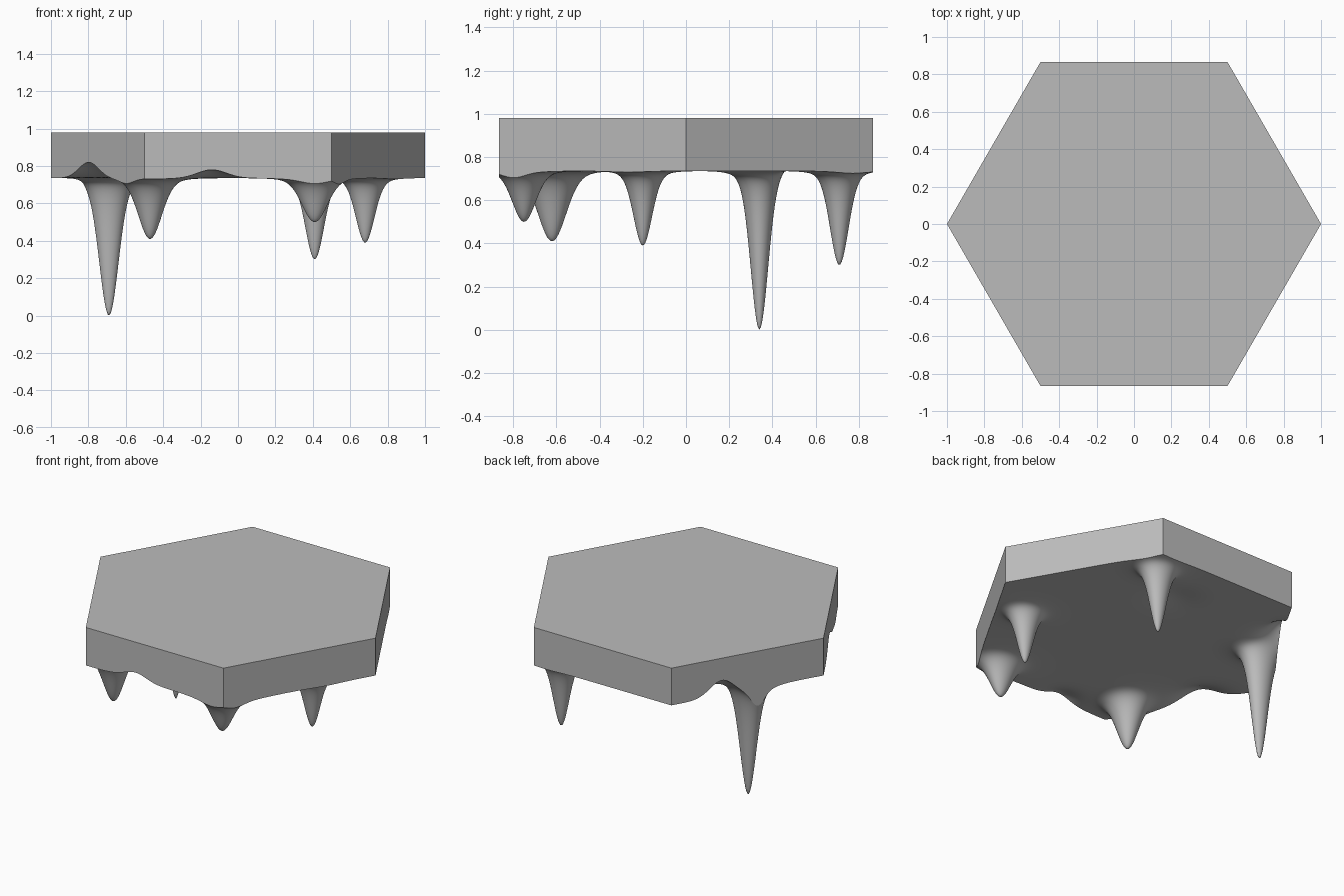
import bpy, bmesh
from math import exp, sqrt

cube = bpy.data.objects.get("Cube")
if cube:
    bpy.data.objects.remove(cube)

TOP, BASE, N = 0.98, 0.735, 120

# Hanging spikes: x, y, tip height, width factor in x and y
SPIKES = [
    (-0.69, 0.34, 0.0, 1.15, 0.9),
    (-0.47, -0.62, 0.41, 1.4, 1.45),
    (0.41, -0.75, 0.5, 1.5, 1.2),
    (0.68, -0.2, 0.39, 1.1, 0.95),
    (0.41, 0.71, 0.3, 1.1, 0.95),
]
# Shallow hollows: x, y, rise, radius
HOLLOWS = [
    (-0.14, -0.87, 0.045, 0.11),
    (-0.8, -0.35, 0.085, 0.15),
    (-0.67, 0.58, 0.1, 0.11),
    (0.1, 0.5, 0.02, 0.13),
]


def underside(x, y):
    z = BASE
    for cx, cy, tip, wx, wy in SPIKES:
        d = ((x - cx) / wx) ** 2 + ((y - cy) / wy) ** 2
        z -= (BASE - tip) * (0.93 * exp(-d / 0.062 ** 2) + 0.07 * exp(-d / 0.13 ** 2))
    for cx, cy, rise, r in HOLLOWS:
        z += rise * exp(-((x - cx) ** 2 + (y - cy) ** 2) / r ** 2)
    return z


# Stone material
stone = bpy.data.materials.new("grey_stone")
stone.use_nodes = True
grey = (0.5, 0.5, 0.5, 1)
stone.diffuse_color = grey
stone.node_tree.nodes["Principled BSDF"].inputs["Base Color"].default_value = grey

# Underside as a hexagonal lattice of triangles
bm = bmesh.new()
grid = {}
for q in range(-N, N + 1):
    for r in range(max(-N, -q - N), min(N, N - q) + 1):
        x, y = (q + r / 2) / N, r * sqrt(3) / 2 / N
        grid[q, r] = bm.verts.new((x, y, underside(x, y)))
for q, r in grid:
    for corners in (((q, r), (q, r + 1), (q + 1, r)),
                    ((q, r), (q + 1, r), (q + 1, r - 1))):
        if all(c in grid for c in corners):
            bm.faces.new([grid[c] for c in corners]).smooth = True

# Walls rise from the rim, then the flat top closes the slab
rim = [e for e in bm.edges if e.is_boundary]
for e in rim:
    e.smooth = False
wall = bmesh.ops.extrude_edge_only(bm, edges=rim)["geom"]
for v in wall:
    if isinstance(v, bmesh.types.BMVert):
        v.co.z = TOP
for f in wall:
    if isinstance(f, bmesh.types.BMFace):
        f.smooth = False
top_edges = [e for e in bm.edges if e.is_boundary]
bmesh.ops.contextual_create(bm, geom=top_edges)
bmesh.ops.recalc_face_normals(bm, faces=bm.faces)

mesh = bpy.data.meshes.new("hexagonal_rock_ceiling")
bm.to_mesh(mesh)
bm.free()
mesh.materials.append(stone)
slab = bpy.data.objects.new("hexagonal_rock_ceiling", mesh)
bpy.context.collection.objects.link(slab)
